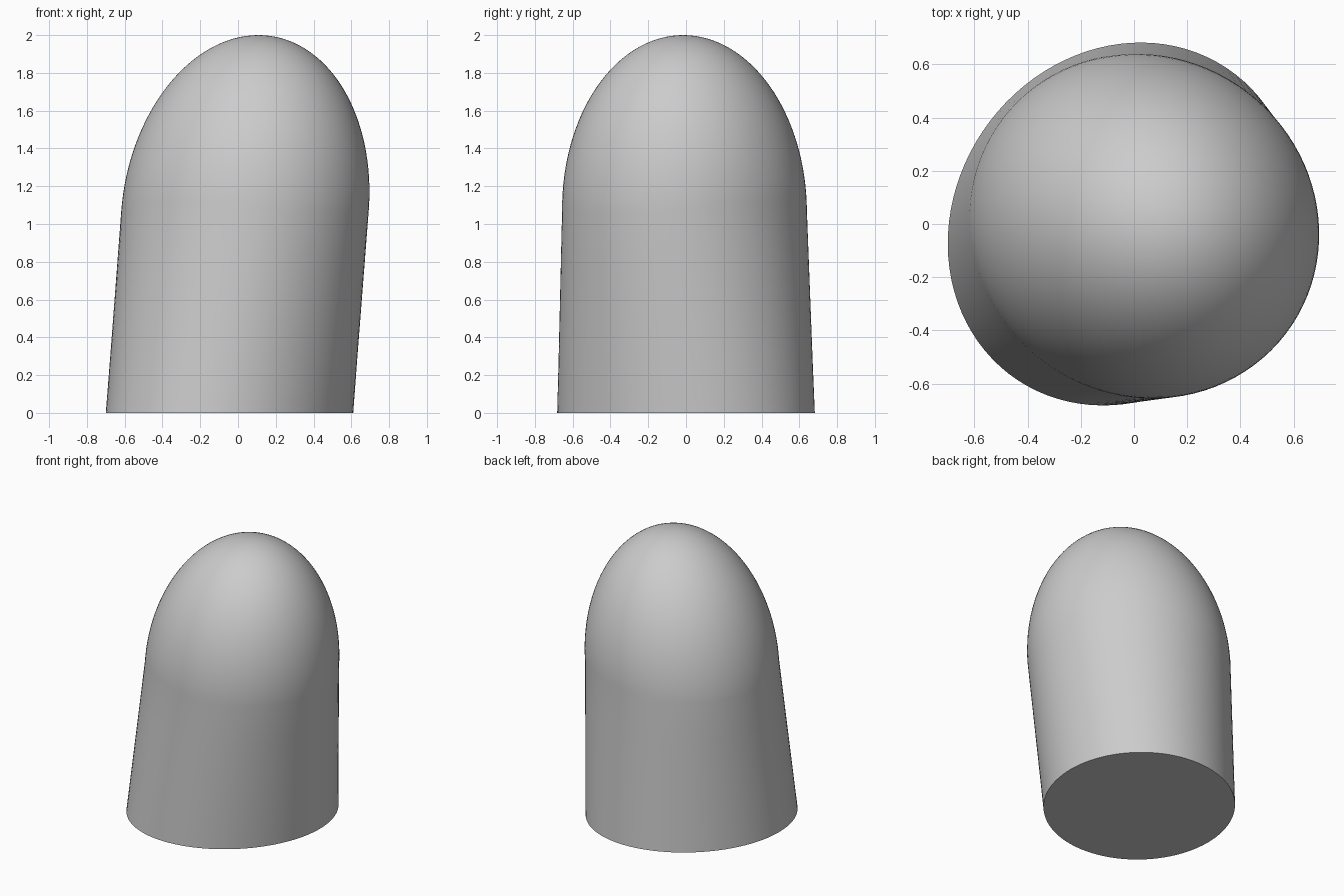
import bpy, bmesh, math
from mathutils import Matrix, Vector

cube = bpy.data.objects.get("Cube")
if cube:
    bpy.data.objects.remove(cube, do_unlink=True)

SIDES, DOME_RINGS = 96, 32
SHOULDER, TOP = 1.07, 2.0

# Slightly oval cross-sections at the foot and at the shoulder
foot_shape = Matrix(((0.654, 0.036), (0.036, 0.681)))
shoulder_shape = Matrix(((0.655, -0.015), (-0.015, 0.648)))
foot_centre = Vector((-0.045, 0.0))
shoulder_centre = Vector((0.037, -0.008))
lean = (shoulder_centre - foot_centre) / SHOULDER


def ring(bm, shape, scale, z):
    """Add one leaning oval ring at height z."""
    centre = foot_centre + lean * z
    verts = []
    for i in range(SIDES):
        a = math.tau * i / SIDES
        p = centre + shape @ Vector((math.cos(a), math.sin(a))) * scale
        verts.append(bm.verts.new((p.x, p.y, z)))
    return verts


bm = bmesh.new()
# Tapered leaning shaft
rings = [ring(bm, foot_shape, 1, 0)]
for k in range(1, 5):
    t = k / 4
    rings.append(ring(bm, foot_shape * (1 - t) + shoulder_shape * t, 1, SHOULDER * t))
# Half-ellipsoid dome
for k in range(1, DOME_RINGS):
    a = math.pi / 2 * k / DOME_RINGS
    rings.append(ring(bm, shoulder_shape, math.cos(a),
                      SHOULDER + (TOP - SHOULDER) * math.sin(a)))
for low, high in zip(rings, rings[1:]):
    for i in range(SIDES):
        j = (i + 1) % SIDES
        bm.faces.new((low[i], low[j], high[j], high[i]))
# Tip and flat underside
tip_centre = foot_centre + lean * TOP
tip = bm.verts.new((tip_centre.x, tip_centre.y, TOP))
for i in range(SIDES):
    bm.faces.new((rings[-1][i], rings[-1][(i + 1) % SIDES], tip))
bm.faces.new(rings[0][::-1])

mesh = bpy.data.meshes.new("domed_post")
bm.to_mesh(mesh)
bm.free()
post = bpy.data.objects.new("domed_post", mesh)
bpy.context.collection.objects.link(post)

# Plain grey material
grey = bpy.data.materials.new("plain_grey")
grey.use_nodes = True
colour = (0.6, 0.6, 0.6, 1)
grey.diffuse_color = colour
grey.node_tree.nodes["Principled BSDF"].inputs["Base Color"].default_value = colour
mesh.materials.append(grey)

bpy.context.view_layer.objects.active = post
post.select_set(True)
bpy.ops.object.shade_smooth_by_angle(angle=math.radians(40))
